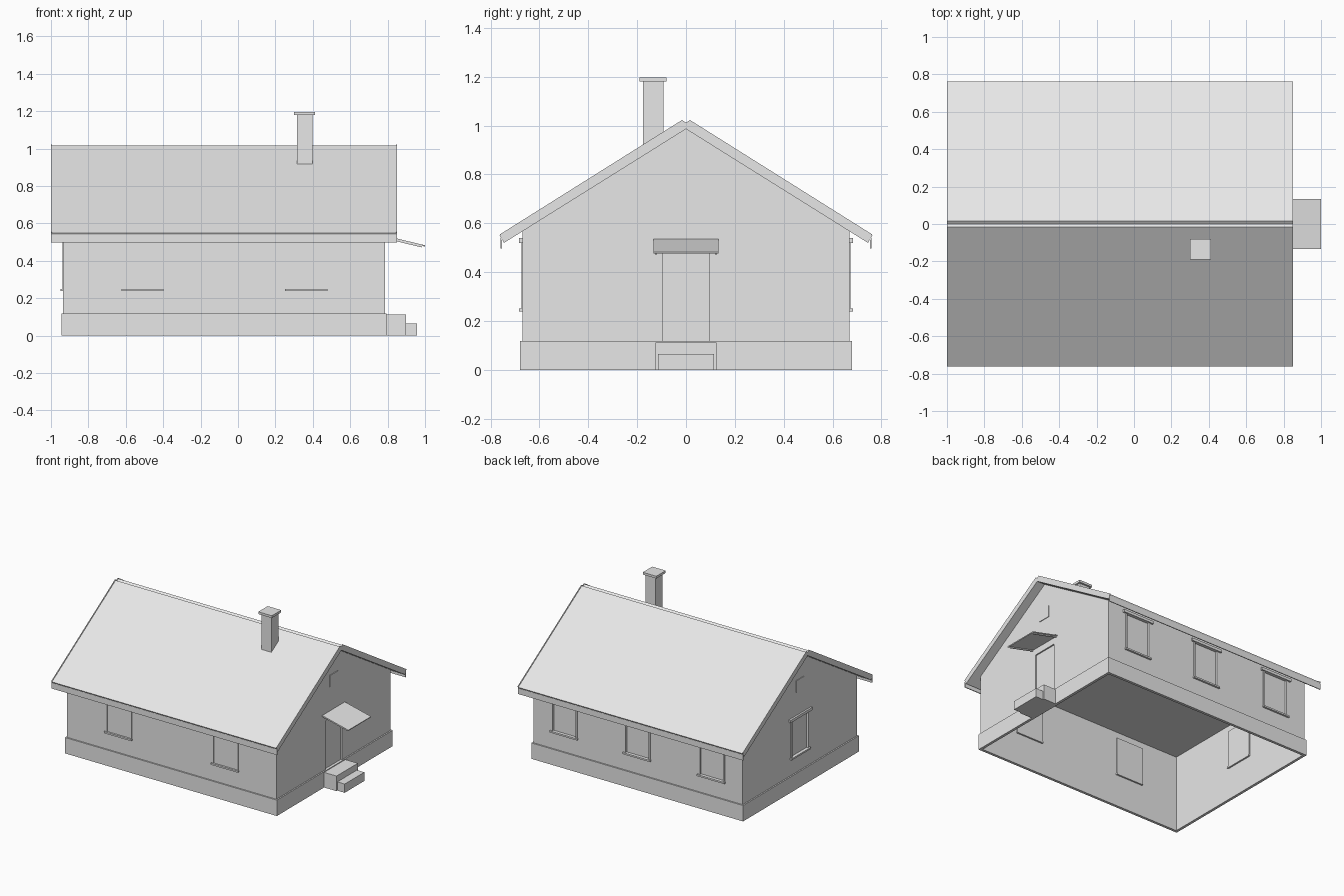
import bpy, bmesh
from math import radians
from mathutils import Matrix, Vector

cube = bpy.data.objects.get("Cube")
if cube:
    bpy.data.objects.remove(cube, do_unlink=True)

grey = bpy.data.materials.new("light_grey")
grey.use_nodes = True
grey.diffuse_color = (0.8, 0.8, 0.8, 1)
grey.node_tree.nodes["Principled BSDF"].inputs["Base Color"].default_value = (0.8, 0.8, 0.8, 1)


def make_object(name, bm):
    bmesh.ops.recalc_face_normals(bm, faces=bm.faces)
    mesh = bpy.data.meshes.new(name)
    bm.to_mesh(mesh)
    bm.free()
    mesh.materials.append(grey)
    obj = bpy.data.objects.new(name, mesh)
    bpy.context.collection.objects.link(obj)
    return obj


def box(name, x, y, z, place=Matrix()):
    """Box from (min, max) ranges, optionally moved by a matrix."""
    low, high = Vector((x[0], y[0], z[0])), Vector((x[1], y[1], z[1]))
    bm = bmesh.new()
    bmesh.ops.create_cube(bm, size=1)
    for v in bm.verts:
        v.co = place @ Vector([(low[i] + high[i]) / 2 + v.co[i] * (high[i] - low[i]) for i in range(3)])
    return make_object(name, bm)


def prism(name, profile, x0, x1):
    """Extrude a (y, z) profile along x."""
    bm = bmesh.new()
    face = bm.faces.new([bm.verts.new((x0, y, z)) for y, z in profile])
    new = bmesh.ops.extrude_face_region(bm, geom=[face])["geom"]
    bmesh.ops.translate(bm, vec=(x1 - x0, 0, 0), verts=[g for g in new if isinstance(g, bmesh.types.BMVert)])
    return make_object(name, bm)


def mirrored(half):
    """Complete a half profile by mirroring it in y."""
    return half + [(-y, z) for y, z in reversed(half) if y > 0]


def cut(obj, cutter):
    mod = obj.modifiers.new("cut", 'BOOLEAN')
    mod.operation, mod.solver, mod.object = 'DIFFERENCE', 'EXACT', cutter
    cutter.hide_render = True
    evaluated = obj.evaluated_get(bpy.context.evaluated_depsgraph_get())
    mesh = bpy.data.meshes.new_from_object(evaluated)
    obj.modifiers.clear()
    obj.data = mesh
    bpy.data.objects.remove(cutter, do_unlink=True)


# House shell, open below, on a slightly wider plinth
WALL_X, WALL_Y = (-0.935, 0.785), 0.67
INNER_X, INNER_Y = (-0.925, 0.775), 0.66
walls = prism("walls", [(-WALL_Y, 0.005), (WALL_Y, 0.005), (WALL_Y, 0.575), (0, 0.99), (-WALL_Y, 0.575)], *WALL_X)
plinth = box("plinth", (-0.945, 0.795), (-0.68, 0.68), (0, 0.118))
for shell in (walls, plinth):
    cut(shell, box("room_cutter", INNER_X, (-INNER_Y, INNER_Y), (-0.1, 0.57)))


def window(name, place):
    """Recessed pane, thin surround, sill and head; local +y is outward."""
    w, low, high = 0.108, 0.25, 0.52
    cut(walls, box("opening_cutter", (-w, w), (-0.03, 0.03), (low, high), place))
    box(name + "_pane", (-w - 0.003, w + 0.003), (-0.018, -0.01), (low - 0.003, high + 0.003), place)
    for side, s in (("left", 1), ("right", -1)):
        edges = sorted((s * w, s * (w - 0.014)))
        box(f"{name}_{side}_jamb", edges, (-0.012, 0.004), (low, high), place)
    box(name + "_sill", (-w - 0.005, w + 0.005), (-0.022, 0.014), (low - 0.012, low), place)
    box(name + "_head", (-w - 0.02, w + 0.02), (-0.002, 0.014), (high, high + 0.02), place)


def on_wall(x, y, degrees):
    return Matrix.Translation((x, y, 0)) @ Matrix.Rotation(radians(degrees), 4, 'Z')


for i, x in enumerate((-0.51, 0.365)):
    window(f"front_window_{i + 1}", on_wall(x, -WALL_Y, 180))
for i, x in enumerate((-0.68, -0.07, 0.53)):
    window(f"back_window_{i + 1}", on_wall(x, WALL_Y, 0))
window("gable_window", on_wall(WALL_X[0], 0, 90))

# Door in the right gable
cut(walls, box("door_cutter", (0.74, 0.82), (-0.097, 0.097), (0.118, 0.48)))
box("door", (0.767, 0.775), (-0.1, 0.1), (0.112, 0.483))

# Attic hatches in both gables
box("right_attic_hatch", (0.78, 0.79), (-0.048, 0.046), (0.715, 0.8))
box("left_attic_hatch", (-0.94, -0.93), (-0.048, 0.046), (0.715, 0.8))

# Entrance steps
box("upper_step", (0.79, 0.897), (-0.125, 0.125), (0, 0.112))
box("lower_step", (0.897, 0.957), (-0.115, 0.115), (0, 0.065))

# Sloping door canopy with two small brackets
bm = bmesh.new()
bmesh.ops.create_cube(bm, size=1, matrix=Matrix.Translation((0.89, 0, 0.506))
                      @ Matrix.Rotation(radians(13.5), 4, 'Y') @ Matrix.Diagonal((0.224, 0.266, 0.007, 1)))
make_object("canopy", bm)
for side, y in (("left", 0.122), ("right", -0.122)):
    bm = bmesh.new()
    bmesh.ops.create_cube(bm, size=1, matrix=Matrix.Translation((0.885, y, 0.5))
                          @ Matrix.Rotation(radians(13.5), 4, 'Y') @ Matrix.Diagonal((0.2, 0.008, 0.009, 1)))
    make_object(f"canopy_{side}_bracket", bm)

# Roof slabs with a shallow valley along the ridge, verge trims and eaves boards
roof = mirrored([(0, 1.007), (0.016, 1.018), (0.763, 0.549), (0.745, 0.52), (0, 0.986)])
# the underside apex lies on the centre line, so split into left and right runs
prism("roof", roof, -0.995, 0.845)
verge = [(y, z + 0.005 if z > 0.53 and z != 0.986 else z) for y, z in roof]
prism("left_verge", verge, -1.0, -0.994)
prism("right_verge", verge, 0.844, 0.85)
for side, s in (("front", -1), ("back", 1)):
    box(f"{side}_eaves_board", (-1.0, 0.85), sorted((s * 0.753, s * 0.759)), (0.497, 0.54))

# Chimney
box("chimney", (0.315, 0.398), (-0.177, -0.093), (0.85, 1.18))
box("chimney_cap", (0.3, 0.411), (-0.19, -0.08), (1.18, 1.197))
